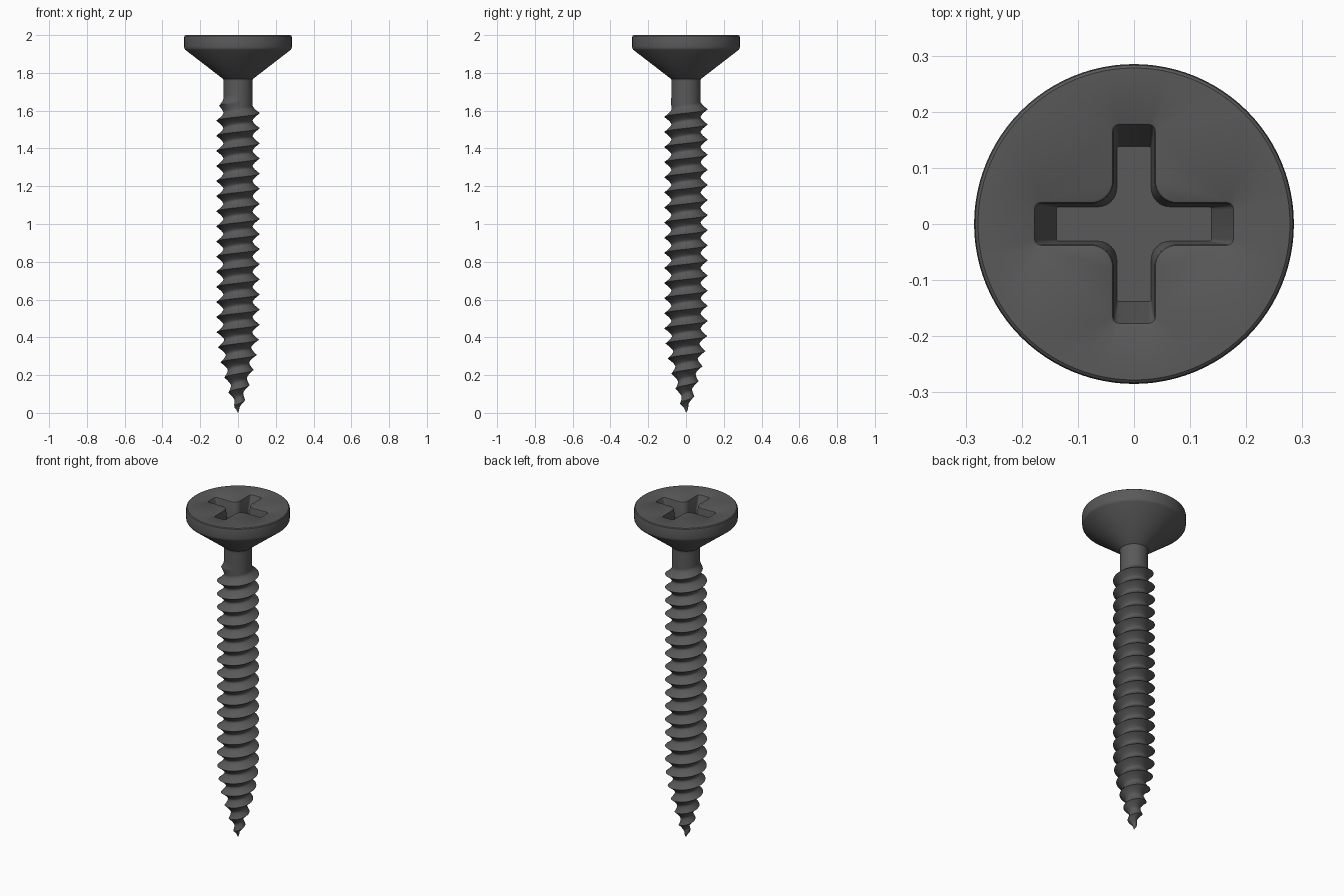
import bpy, bmesh
from math import cos, sin, pi

if "Cube" in bpy.data.objects:
    bpy.data.objects.remove(bpy.data.objects["Cube"])

mat = bpy.data.materials.new("dark_steel")
mat.diffuse_color = (0.1, 0.1, 0.1, 1)
mat.use_nodes = True
mat.node_tree.nodes["Principled BSDF"].inputs["Base Color"].default_value = mat.diffuse_color


def finish(bm, name, angle):
    bmesh.ops.recalc_face_normals(bm, faces=bm.faces[:])
    me = bpy.data.meshes.new(name)
    bm.to_mesh(me)
    bm.free()
    me.materials.append(mat)
    ob = bpy.data.objects.new(name, me)
    bpy.context.collection.objects.link(ob)
    bpy.ops.object.select_all(action='DESELECT')
    ob.select_set(True)
    bpy.context.view_layer.objects.active = ob
    bpy.ops.object.shade_smooth_by_angle(angle=angle)
    return ob


def interp(table, z):
    for (a, ra), (b, rb) in zip(table, table[1:]):
        if z <= b:
            return ra + (rb - ra) * (z - a) / (b - a)
    return table[-1][1]


def add_loop(bm, pts, z):
    return [bm.verts.new((x, y, z)) for x, y in pts]


def bridge(bm, a, b):
    for i in range(len(a)):
        k = (i + 1) % len(a)
        bm.faces.new((a[i], a[k], b[k], b[i]))


# Threaded shank: one strip a pitch wide, wound up a helix and welded to itself
PITCH, CREST_Z, TOP = 0.08, 1.587, 1.775
N, M = 64, 12
CORE = [(0, 0), (.05, .014), (.1, .026), (.2, .05), (.35, .07), (.45, .077)]
CREST = [(0, 0), (.05, .032), (.1, .048), (.2, .075), (.28, .095), (.37, .109), (.45, .115)]
FADE = [(0, 1), (1.61, 1), (1.65, 0), (2, 0)]

bm = bmesh.new()
prev = None
for i in range(-22 * N, 4 * N + 1):
    t = 2 * pi * i / N
    zc = CREST_Z + PITCH * i / N
    row = []
    for j in range(M + 1):
        u = j / M - 0.5
        z = min(max(zc + u * PITCH, 0), TOP)
        h = interp(CREST, z) - interp(CORE, z)
        r = interp(CORE, z) + h * interp(FADE, max(zc, 0)) * (1 - abs(2 * u)) ** 1.5
        row.append(bm.verts.new((r * cos(t), r * sin(t), z)))
    if prev:
        for j in range(M):
            bm.faces.new((prev[j], row[j], row[j + 1], prev[j + 1]))
    prev = row
bmesh.ops.remove_doubles(bm, verts=bm.verts[:], dist=2e-5)
bmesh.ops.dissolve_degenerate(bm, edges=bm.edges[:], dist=1e-5)
finish(bm, "threaded_shank", 0.8)


# Countersunk head: turned profile with a cross recess in the top
def circle(r, n=96):
    return [(r * cos(2 * pi * i / n), r * sin(2 * pi * i / n)) for i in range(n)]


def cross(length, w, fillet, c):
    """Rounded cross outline: one arm, repeated four times."""
    arm = []
    for k in range(5):                      # outer corner, lower side
        a = -pi / 2 + k * pi / 8
        arm.append((length - c + c * cos(a), -w + c + c * sin(a)))
    for k in range(5):                      # outer corner, upper side
        a = k * pi / 8
        arm.append((length - c + c * cos(a), w - c + c * sin(a)))
    for k in range(9):                      # inner fillet to the next arm
        a = -pi / 2 - k * pi / 16
        arm.append((w + fillet + fillet * cos(a), w + fillet + fillet * sin(a)))
    pts = []
    for q in range(4):
        for x, y in arm:
            for _ in range(q):
                x, y = -y, x
            pts.append((x, y))
    return pts


bm = bmesh.new()
profile = [(.076, 1.755), (.079, 1.768), (.279, 1.922), (.284, 1.93), (.285, 1.94),
           (.285, 1.988), (.283, 1.996), (.278, 2.0)]
rings = [add_loop(bm, circle(r), z) for r, z in profile]
for a, b in zip(rings, rings[1:]):
    bridge(bm, a, b)
recess = [add_loop(bm, cross(*p), z) for p, z in [
    ((.180, .041, .038, .012), 2.0),
    ((.177, .038, .039, .011), 1.998),
    ((.175, .0365, .039, .010), 1.993),
    ((.138, .0305, .034, .004), 1.9)]]
for a, b in zip(recess, recess[1:]):
    bridge(bm, a, b)
bm.faces.new(recess[-1])
rim = [bm.edges.get((l[i], l[(i + 1) % len(l)])) for l in (rings[-1], recess[0]) for i in range(len(l))]
bmesh.ops.triangle_fill(bm, edges=rim, use_beauty=True)
finish(bm, "countersunk_head", 0.6)
